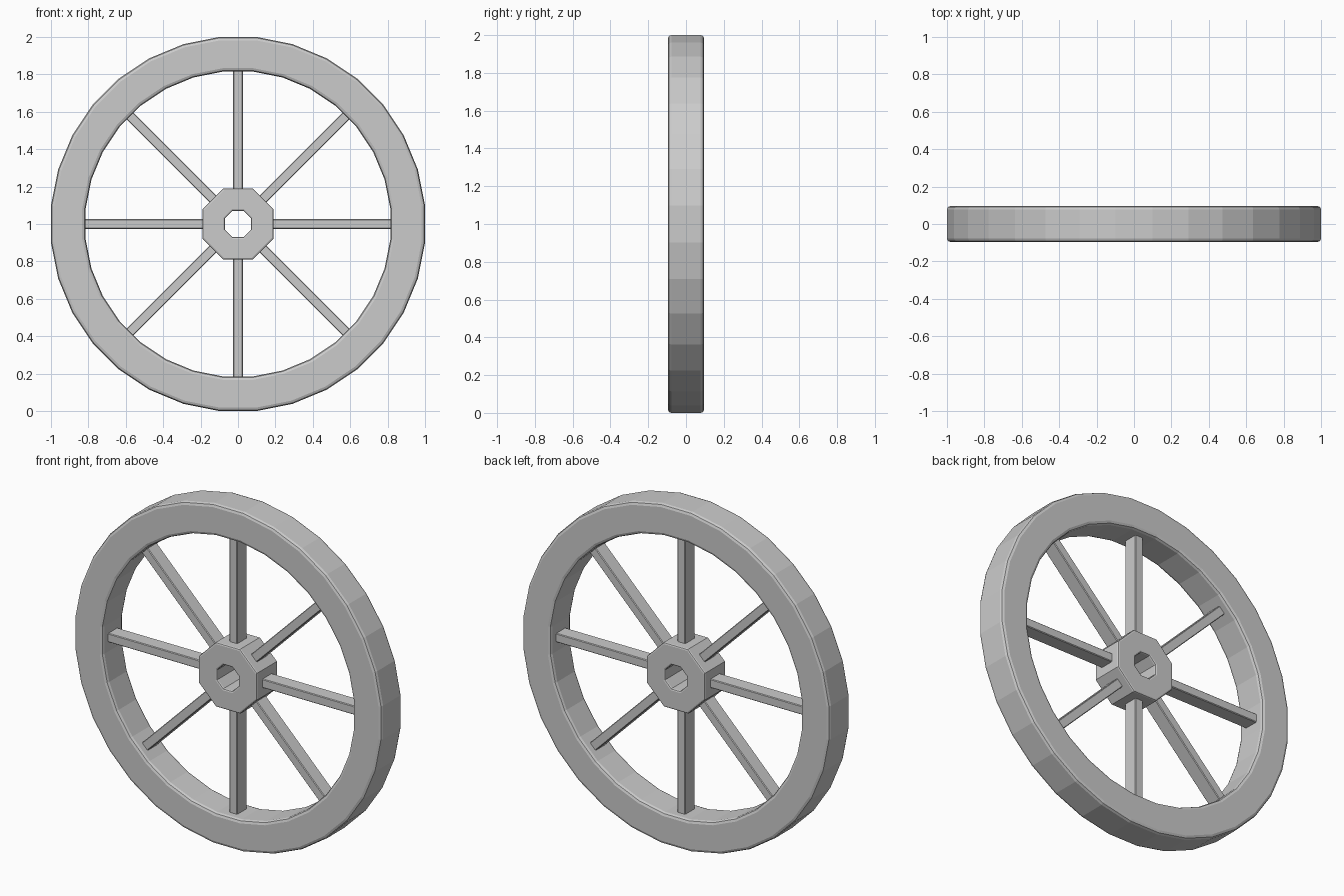
import bpy, bmesh, math
from mathutils import Matrix

if "Cube" in bpy.data.objects:
    bpy.data.objects.remove(bpy.data.objects["Cube"])

CENTRE = Matrix.Translation((0, 0, 1))


def finish(name, bm, matrix):
    bmesh.ops.recalc_face_normals(bm, faces=bm.faces)
    me = bpy.data.meshes.new(name)
    bm.to_mesh(me)
    bm.free()
    ob = bpy.data.objects.new(name, me)
    ob.matrix_world = matrix
    bpy.context.collection.objects.link(ob)
    return ob


def ring(name, inner, outer, half, sides, bevel):
    """Faceted ring around y with rounded rims; radii measured to the flats."""
    profile = []
    corners = [(outer - bevel, half - bevel, 0), (inner + bevel, half - bevel, 90),
               (inner + bevel, bevel - half, 180), (outer - bevel, bevel - half, 270)]
    for r, y, start in corners:
        for a in (0, 45, 90):
            t = math.radians(start + a)
            profile.append((r + bevel * math.cos(t), y + bevel * math.sin(t)))
    bm = bmesh.new()
    k = 1 / math.cos(math.pi / sides)
    loops = []
    for i in range(sides):
        t = 2 * math.pi * (i + 0.5) / sides
        loops.append([bm.verts.new((r * k * math.cos(t), y, r * k * math.sin(t)))
                      for r, y in profile])
    n = len(profile)
    for i in range(sides):
        a, b = loops[i], loops[(i + 1) % sides]
        for j in range(n):
            bm.faces.new((a[j], a[(j + 1) % n], b[(j + 1) % n], b[j]))
    return finish(name, bm, CENTRE)


def spoke(index):
    """Bevelled bar running from inside the hub to inside the rim."""
    start, end = 0.17, 0.83
    bm = bmesh.new()
    bmesh.ops.create_cube(bm, size=1, matrix=Matrix.Translation(((start + end) / 2, 0, 0))
                          @ Matrix.Diagonal((end - start, 0.088, 0.052, 1)))
    bmesh.ops.bevel(bm, geom=bm.edges[:], offset=0.004, segments=1, affect='EDGES')
    return finish(f"spoke_{index + 1}", bm,
                  CENTRE @ Matrix.Rotation(index * math.pi / 4, 4, 'Y'))


# Rim and hub
ring("rim", 0.815, 1.0, 0.096, 32, 0.018)
ring("hub", 0.07, 0.19, 0.096, 8, 0.009)

# Eight spokes
for i in range(8):
    spoke(i)
